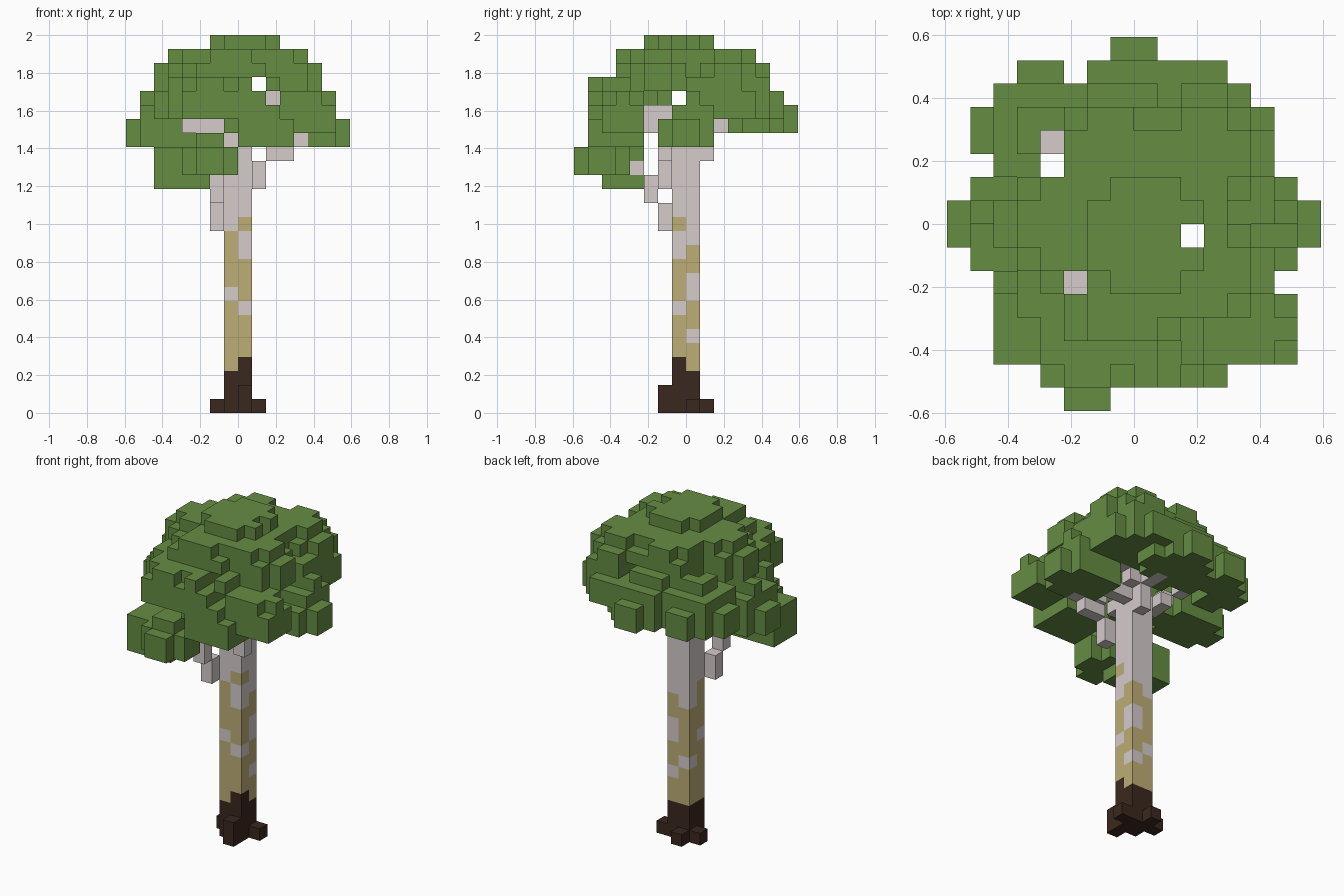
import bpy
import bmesh
from mathutils import Vector

if "Cube" in bpy.data.objects:
    bpy.data.objects.remove(bpy.data.objects["Cube"], do_unlink=True)

UNIT = 2 / 27  # edge length of one block


def make_material(name, red, green, blue):
    material = bpy.data.materials.new(name)
    material.use_nodes = True
    color = (red, green, blue, 1)
    material.diffuse_color = color
    material.node_tree.nodes["Principled BSDF"].inputs["Base Color"].default_value = color
    return material


leaf_green = make_material("leaf_green", .13, .265, .055)
pale_bark = make_material("pale_bark", .67, .6, .6)
tan_bark = make_material("tan_bark", .51, .42, .18)
dark_bark = make_material("dark_bark", .042, .021, .013)


def build_blocks(name, blocks, materials):
    """Skin a dictionary of block position -> material index with outer faces."""
    bm = bmesh.new()
    corners = {}

    def corner(point):
        key = tuple(round(c) for c in point)
        if key not in corners:
            corners[key] = bm.verts.new(Vector(key) * UNIT)
        return corners[key]

    for block, index in blocks.items():
        for axis in range(3):
            for side in (0, 1):
                step = Vector((0, 0, 0))
                step[axis] = 2 * side - 1
                neighbour = tuple(round(a + b) for a, b in zip(block, step))
                if neighbour in blocks:
                    continue
                u, v = Vector((0, 0, 0)), Vector((0, 0, 0))
                u[(axis + 1) % 3] = v[(axis + 2) % 3] = 1
                base = Vector(block)
                base[axis] += side
                ring = [base, base + u, base + u + v, base + v]
                if not side:
                    ring.reverse()
                face = bm.faces.new([corner(p) for p in ring])
                face.material_index = index
    mesh = bpy.data.meshes.new(name)
    bm.to_mesh(mesh)
    bm.free()
    for material in materials:
        mesh.materials.append(material)
    obj = bpy.data.objects.new(name, mesh)
    bpy.context.collection.objects.link(obj)


def line(points):
    """Blocks along a path through the given points."""
    found = [points[0]]
    for start, end in zip(points, points[1:]):
        a, b = Vector(start), Vector(end)
        count = max(1, round(max(abs(c) for c in b - a)))
        for n in range(1, count + 1):
            found.append(tuple(round(c) for c in a.lerp(b, n / count)))
    return found


# Trunk: each column has a dark foot, a tan middle with pale patches, a pale top
columns = {
    (-1, -1): (3, 13, {8}),
    (0, -1): (4, 14, {7, 11, 12}),
    (0, 0): (3, 12, {5, 8, 9}),
    (-1, 0): (3, 11, {6}),
}
trunk = {}
for (x, y), (foot, tan_top, patches) in columns.items():
    for z in range(20):
        if z < foot:
            trunk[x, y, z] = 0
        else:
            trunk[x, y, z] = 1 if z < tan_top and z not in patches else 2
build_blocks("trunk", trunk, [dark_bark, tan_bark, pale_bark])

# Roots
roots = [(1, 0, 0), (-2, 0, 0), (-1, 1, 0), (0, -2, 0), (0, -2, 1)]
build_blocks("roots", dict.fromkeys(roots, 0), [dark_bark])

# Branches
limbs = {
    "low_branch": [(-2, -2, 13), (-2, -2, 14), (-2, -3, 15), (-2, -3, 16), (-4, -5, 18)],
    "front_left_branch": [(1, -2, 16), (1, -2, 17), (2, -2, 18), (4, -2, 19)],
    "front_branch": [(0, -2, 19), (1, -3, 20), (1, -3, 21), (1, -2, 21)],
    "front_right_branch": [(-1, -2, 19), (-2, -3, 20), (-4, -3, 20)],
    "right_branch": [(-2, 0, 19), (-4, 0, 20)],
    "left_branch": [(1, 0, 19), (4, 0, 20)],
    "back_branch": [(0, 1, 18), (0, 1, 19), (0, 4, 21)],
    "back_right_branch": [(-2, 1, 19), (-4, 3, 21)],
    "back_left_branch": [(1, 1, 20), (2, 1, 22), (3, 4, 22)],
    "centre_branch": [(0, 0, 20), (0, 0, 24)],
}
for name, path in limbs.items():
    build_blocks(name, dict.fromkeys(line(path), 0), [pale_bark])

# Leaf clumps: centre, radii and lowest layer, counted in blocks
clumps = {
    "top": ((.5, -.5, 25), (3.2, 4, 2.1), 23),
    "upper_right": ((-3, 0, 24), (2.8, 2.8, 2.2), 23),
    "upper_left": ((3, -2, 24), (3, 2.6, 2.2), 23),
    "upper_front": ((-.5, -3, 24), (2.8, 2.4, 2.2), 23),
    "upper_back": ((-1, 3, 24), (3, 2.6, 2.2), 23),
    "upper_back_left": ((3, 3, 24), (2.8, 2.8, 2.2), 23),
    "left": ((5, 0, 20), (2.8, 2.4, 3.1), 19),
    "left_shoulder": ((4, 1, 22), (2.5, 2.4, 2.2), 21),
    "right": ((-5, 0, 20), (2.8, 2.4, 3.1), 19),
    "right_shoulder": ((-3.5, -2.5, 22), (2.1, 2.1, 2.4), 21),
    "back": ((0, 5, 21), (3, 2.8, 3), 20),
    "back_right": ((-4, 4, 21), (2.8, 2.8, 2.8), 20),
    "back_left": ((3, 4, 22), (2.8, 2.8, 2.8), 21),
    "front_left": ((4.5, -4.5, 21), (2.9, 2, 2.2), 20),
    "front": ((2, -5, 20), (2.2, 2.2, 2), 19),
    "front_middle": ((1, -5, 22), (2.4, 2.4, 2.4), 20),
    "front_right": ((-2, -5, 22), (2.4, 2.4, 2.4), 20),
    "low_rear": ((-4, -4.5, 17.5), (2.3, 2, 2), 16),
    "low_front": ((-2, -6, 18), (1.9, 2, 2), 17),
}


def is_gap(x, y, z):
    """Openings through the foliage."""
    return ((x, y) in ((2, -1), (-4, 2))
            or (x == 1 and z == 23)
            or (x == 2 and z == 22 and y < 1)
            or (y == -1 and z == 22)
            or ((x, y) in ((-3, -3), (-4, 3)) and z > 19)
            or (z == 20 and -5 < x < -1 and y < 0)
            or (z in (20, 21) and x > 0 and y == -3)
            or (z == 21 and x > 0 and y == -2))


leaves = {}
for centre, radii, floor in clumps.values():
    for x in range(-8, 8):
        for y in range(-8, 8):
            for z in range(floor, 27):
                offsets = zip((x, y, z), centre, radii)
                reach = sum(((p + .5 - c) / r) ** 2 for p, c, r in offsets)
                if reach < 1 and not is_gap(x, y, z):
                    leaves[x, y, z] = 0
build_blocks("foliage", leaves, [leaf_green])
